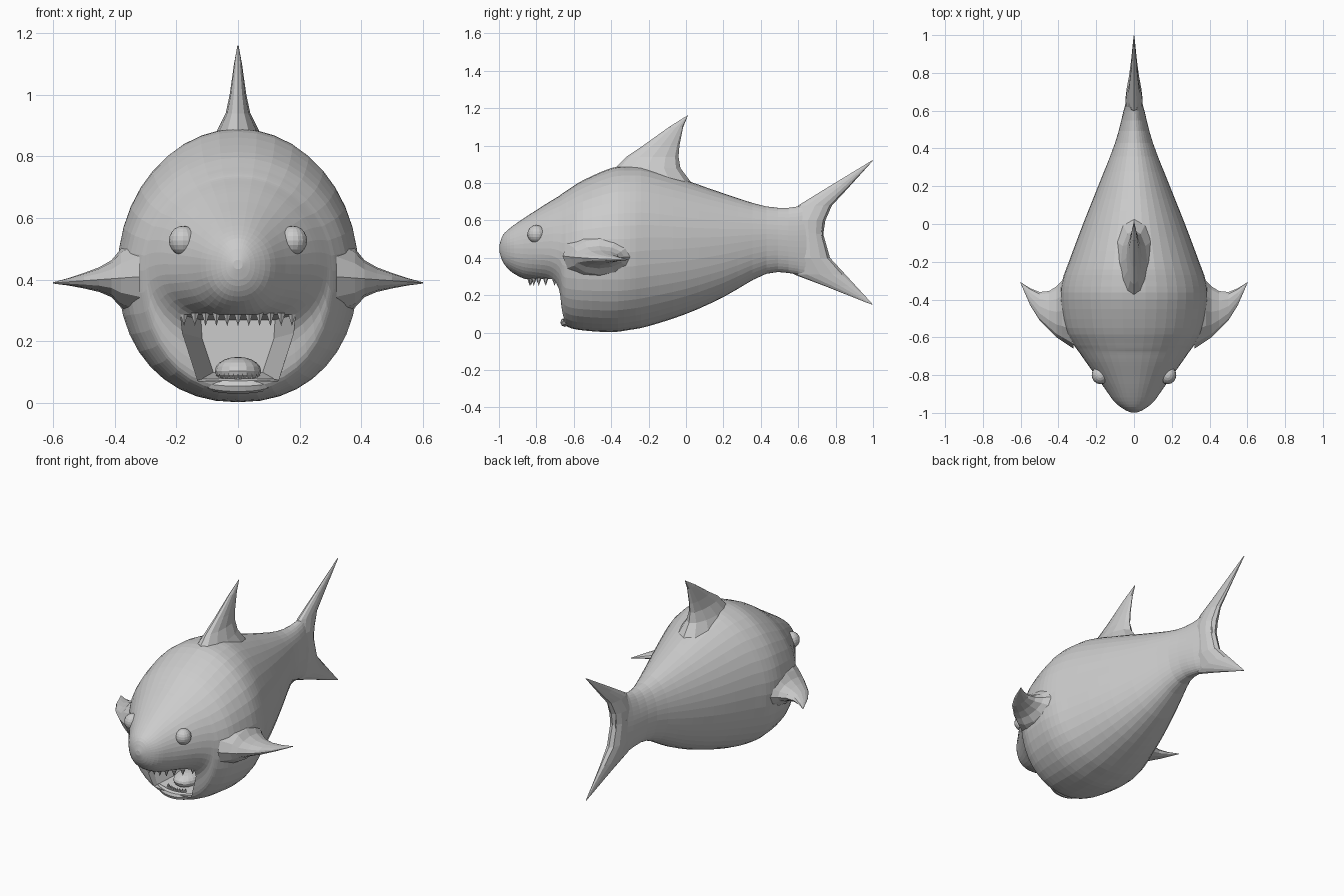
import bpy, bmesh, math
from mathutils import Vector, Matrix

if "Cube" in bpy.data.objects:
    bpy.data.objects.remove(bpy.data.objects["Cube"])


def loft(name, rings):
    """Skin a list of equal-length point rings and cap both ends."""
    bm = bmesh.new()
    rows = [[bm.verts.new(p) for p in r] for r in rings]
    n = len(rows[0])
    for a, b in zip(rows, rows[1:]):
        for i in range(n):
            bm.faces.new((a[i], a[(i + 1) % n], b[(i + 1) % n], b[i]))
    bm.faces.new(rows[0])
    bm.faces.new(rows[-1])
    bmesh.ops.recalc_face_normals(bm, faces=bm.faces)
    return from_bm(name, bm)


def from_bm(name, bm):
    me = bpy.data.meshes.new(name)
    bm.to_mesh(me)
    bm.free()
    ob = bpy.data.objects.new(name, me)
    bpy.context.collection.objects.link(ob)
    return ob


def smooth_stations(st, sub):
    """Catmull-Rom interpolation between profile stations."""
    out = []
    for i in range(len(st) - 1):
        q = [Vector(st[min(max(i + k, 0), len(st) - 1)]) for k in (-1, 0, 1, 2)]
        for s in range(sub):
            t = s / sub
            out.append(0.5 * (2 * q[1] + (q[2] - q[0]) * t
                              + (2 * q[0] - 5 * q[1] + 4 * q[2] - q[3]) * t * t
                              + (3 * q[1] - q[0] - 3 * q[2] + q[3]) * t ** 3))
    return out + [Vector(st[-1])]


def blade(name, sections, place, n=12):
    """Fin from (span, front y, back y, half thickness) lens sections."""
    rings = []
    for h, y0, y1, t in sections:
        ring = []
        for i in range(n):
            a = 2 * math.pi * i / n
            y = (y0 + y1) / 2 - math.cos(a) * (y1 - y0) / 2
            ring.append(place(h, y, t * math.sin(a)))
        rings.append(ring)
    return loft(name, rings)


def cones(name, items):
    """Teeth: (base position, radius, signed height)."""
    bm = bmesh.new()
    for (x, y, z), r, h in items:
        m = Matrix.Translation((x, y, z + h / 2))
        if h < 0:
            m = m @ Matrix.Rotation(math.pi, 4, 'X')
        bmesh.ops.create_cone(bm, cap_ends=True, segments=6, radius1=r,
                              radius2=0, depth=abs(h), matrix=m)
    return from_bm(name, bm)


def ball(name, loc, scale, seg=16):
    bm = bmesh.new()
    m = Matrix.Translation(loc) @ Matrix.Diagonal((*scale, 1))
    bmesh.ops.create_uvsphere(bm, u_segments=seg, v_segments=seg // 2 + 2,
                              radius=1, matrix=m)
    return from_bm(name, bm)


# Body: y, belly z, widest z, back z, half width
stations = [
    (-.998, .435, .45, .465, .015), (-.98, .38, .45, .52, .055),
    (-.94, .33, .45, .56, .105), (-.87, .29, .45, .61, .155),
    (-.8, .275, .45, .655, .205), (-.73, .255, .45, .70, .255),
    (-.68, .19, .44, .73, .29), (-.66, .07, .43, .745, .305),
    (-.63, .03, .43, .765, .325), (-.55, .012, .43, .815, .365),
    (-.4, .003, .43, .88, .39), (-.3, .015, .43, .89, .38),
    (-.2, .035, .44, .88, .345), (0, .10, .45, .815, .27),
    (.2, .19, .47, .745, .19), (.43, .315, .5, .675, .1),
    (.6, .31, .49, .675, .055), (.73, .27, .5, .74, .02)]
rings = []
for y, zb, zc, zt, w in smooth_stations(stations, 3):
    ring = []
    for i in range(40):
        a = 2 * math.pi * i / 40
        c, s = math.cos(a), math.sin(a)
        e = 1 if s > 0 else 0.91
        x = math.copysign(abs(c) ** e, c) * w
        z = zc + math.copysign(abs(s) ** e, s) * (zt - zc if s > 0 else zc - zb)
        ring.append((x, y, z))
    rings.append(ring)
body = loft("body", rings)

# Mouth cavity cut into the body
cutter = loft("mouth_cutter", [
    [(-a, y, z1), (a, y, z1), (a * .97, y, z1 - .06), (b, y, z0), (-b, y, z0),
     (-a * .97, y, z1 - .06)]
    for y, a, b, z0, z1 in ((-1.1, .19, .13, .072, .287), (-.62, .185, .13, .072, .287),
                            (-.42, .12, .08, .10, .27))])
mod = body.modifiers.new("mouth", 'BOOLEAN')
mod.object = cutter
mod.operation = 'DIFFERENCE'
mod.solver = 'EXACT'
bpy.context.view_layer.objects.active = body
bpy.ops.object.modifier_apply(modifier="mouth")
bpy.data.objects.remove(cutter)

# Dorsal fin
upright = lambda h, y, t: (t, y, h)
blade("dorsal_fin", [(.80, -.42, .03, .12), (.88, -.38, -.03, .07),
                     (.94, -.32, -.04, .04), (1.0, -.23, -.035, .027),
                     (1.1, -.09, -.015, .013), (1.16, .005, .01, .002)], upright)

# Tail lobes
blade("tail_upper_lobe", [(.50, .58, .73, .045), (.60, .56, .745, .045),
                          (.68, .60, .78, .03), (.76, .73, .855, .018),
                          (.92, .993, 1.0, .002)], upright)
blade("tail_lower_lobe", [(.54, .58, .73, .045), (.40, .56, .77, .045),
                          (.31, .58, .853, .03), (.25, .74, .908, .018),
                          (.15, .993, 1.0, .002)], upright)

# Pectoral fins and eyes
for side, s in (("left", -1), ("right", 1)):
    blade("pectoral_fin_" + side,
          [(.32, -.66, -.27, .13), (.38, -.62, -.30, .095), (.41, -.60, -.33, .06),
           (.45, -.56, -.355, .04), (.5, -.51, -.36, .025),
           (.55, -.43, -.34, .012), (.6, -.314, -.308, .002)],
          lambda h, y, t, s=s: (s * h, y, .41 - .02 * (h - .32) / .28 + t))
    ball("eye_" + side, (s * .178, -.8, .527), (.046, .048, .048))

# Teeth
cones("upper_teeth", [((x, -.835 + .14 * (x / .18) ** 2, .292), .015, -.042)
                      for x in (-.175 + .35 * i / 10 for i in range(11))])
cones("lower_teeth", [((x, -.63 + .02 * (x / .06) ** 2, .07), .008, .028)
                      for x in (-.06 + .12 * i / 8 for i in range(9))])

# Tongue and lower lip
ball("tongue", (0, -.50, .105), (.075, .10, .045))
lip = []
for i in range(13):
    x = -.14 + .28 * i / 12
    r = .024 * max(.15, 1 - (x / .145) ** 4)
    y = -.648 + .045 * (x / .14) ** 2
    lip.append([(x, y + r * math.cos(k * math.pi / 4),
                 .055 + .015 * (x / .14) ** 2 + r * math.sin(k * math.pi / 4))
                for k in range(8)])
loft("lower_lip", lip)
